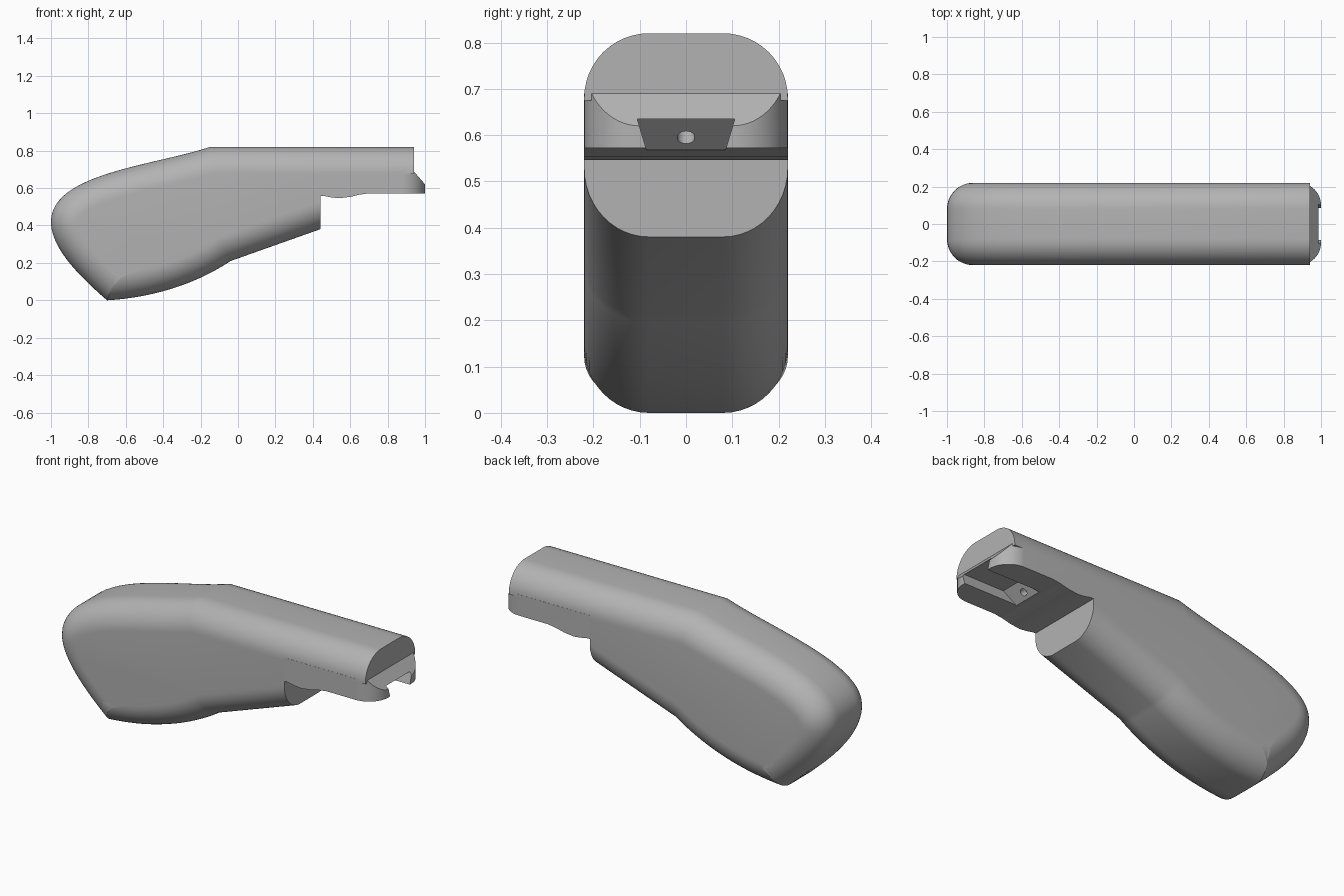
import bpy, bmesh, math
from mathutils import Vector

if "Cube" in bpy.data.objects:
    bpy.data.objects.remove(bpy.data.objects["Cube"])

HALF_WIDTH, FILLET = 0.22, 0.14

grey = bpy.data.materials.new("grey_plastic")
grey.use_nodes = True
grey.diffuse_color = (0.45, 0.45, 0.45, 1)
grey.node_tree.nodes["Principled BSDF"].inputs["Base Color"].default_value = (0.45, 0.45, 0.45, 1)


def loft(name, rings):
    """Skin a list of equal-length closed rings and cap both ends."""
    bm = bmesh.new()
    loops = [[bm.verts.new(p) for p in ring] for ring in rings]
    n = len(loops[0])
    for a, b in zip(loops, loops[1:]):
        for i in range(n):
            j = (i + 1) % n
            bm.faces.new((a[i], a[j], b[j], b[i]))
    bm.faces.new(loops[0][::-1])
    bm.faces.new(loops[-1])
    bmesh.ops.recalc_face_normals(bm, faces=bm.faces)
    mesh = bpy.data.meshes.new(name)
    bm.to_mesh(mesh)
    bm.free()
    mesh.materials.append(grey)
    obj = bpy.data.objects.new(name, mesh)
    bpy.context.collection.objects.link(obj)
    return obj


def side_prism(name, outline, half):
    """Side outline (x, z) spread across y; half gives the half width at z."""
    return loft(name, [[(x, s * half(z), z) for x, z in outline] for s in (-1, 1)])


def select(obj):
    bpy.ops.object.select_all(action='DESELECT')
    obj.select_set(True)
    bpy.context.view_layer.objects.active = obj


def combine(obj, tool, operation):
    mod = obj.modifiers.new("cut", 'BOOLEAN')
    mod.operation, mod.solver, mod.object = operation, 'EXACT', tool
    select(obj)
    bpy.ops.object.modifier_apply(modifier=mod.name)
    bpy.data.objects.remove(tool)


def bezier(a, b, c, d, steps=24):
    pts = []
    for i in range(steps):
        t = i / steps
        u = 1 - t
        pts.append(tuple(u**3 * p + 3*u*u*t * q + 3*u*t*t * r + t**3 * s
                         for p, q, r, s in zip(a, b, c, d)))
    return pts


def inset(outline, d):
    """Move a counter-clockwise outline inwards with mitred corners."""
    pts = [Vector(p) for p in outline]
    result = []
    for i, p in enumerate(pts):
        e1 = (p - pts[i - 1]).normalized()
        e2 = (pts[(i + 1) % len(pts)] - p).normalized()
        n1, n2 = Vector((-e1.y, e1.x)), Vector((-e2.y, e2.x))
        result.append(p + (n1 + n2) * d / (1 + n1.dot(n2)))
    return result


# Handle: side outline with filleted long edges
outline = bezier((-0.15, 0.82), (-0.45, 0.72), (-1, 0.68), (-1, 0.42))
outline += bezier((-1, 0.42), (-1, 0.28), (-0.85, 0.13), (-0.7, 0))
outline += bezier((-0.7, 0), (-0.45, 0.015), (-0.22, 0.09), (-0.04, 0.21))
outline += [(-0.04, 0.21), (0.6, 0.437), (1.2, 0.437), (1.2, 0.82)]
layers = []
STEPS = 12
for k in range(STEPS + 1):
    a = math.pi / 2 * k / STEPS
    layers.append((HALF_WIDTH - FILLET + FILLET * math.sin(a), FILLET * (1 - math.cos(a))))
layers = [(-y, d) for y, d in reversed(layers)] + layers
handle = loft("handle", [[(p.x, y, p.y) for p in inset(outline, d)] for y, d in layers])

# Square front end and step under the neck
step = side_prism("step_cutter", [(0.44, -1), (1.5, -1), (1.5, 1.5), (0.94, 1.5),
                                  (0.94, 0.675), (0.44, 0.675)], lambda z: 1)
combine(handle, step, 'DIFFERENCE')

# Mounting shoe: wavy underside and sloped nose
shoe = side_prism("mounting_shoe", [
    (0.4, 0.56), (0.46, 0.558), (0.5, 0.55), (0.54, 0.546), (0.6, 0.553), (0.65, 0.565),
    (0.7, 0.572), (1.05, 0.572), (1.05, 0.62), (1.0, 0.62), (0.94, 0.69), (0.4, 0.69)],
    lambda z: 0.3)

# Rounded nose corners in plan
arc = [(0.88 + 0.12 * math.sin(math.pi / 2 * k / 16),
        0.1 + 0.12 * math.cos(math.pi / 2 * k / 16)) for k in range(17)]
plan = [(0.44, HALF_WIDTH)] + arc + [(x, -y) for x, y in reversed(arc)] + [(0.44, -HALF_WIDTH)]
combine(shoe, loft("plan_cutter", [[(x, y, z) for x, y in plan] for z in (0.4, 0.8)]), 'INTERSECT')

# Dovetail slot ending in a ramp
slot = side_prism("slot_cutter", [(0.605, 0.5), (1.1, 0.5), (1.1, 0.635), (0.74, 0.635)],
                  lambda z: 0.08 + 0.3 * (z - 0.55))
combine(shoe, slot, 'DIFFERENCE')

# Small bore square to the ramp
bpy.ops.mesh.primitive_cylinder_add(vertices=24, radius=0.019, depth=0.08,
                                    location=(0.70, 0, 0.595),
                                    rotation=(0, math.radians(135), 0))
bore = bpy.context.object
bore.name = "bore_cutter"
bore.data.materials.append(grey)
combine(shoe, bore, 'DIFFERENCE')

for obj in (handle, shoe):
    select(obj)
    bpy.ops.object.shade_smooth_by_angle(angle=math.radians(25))
